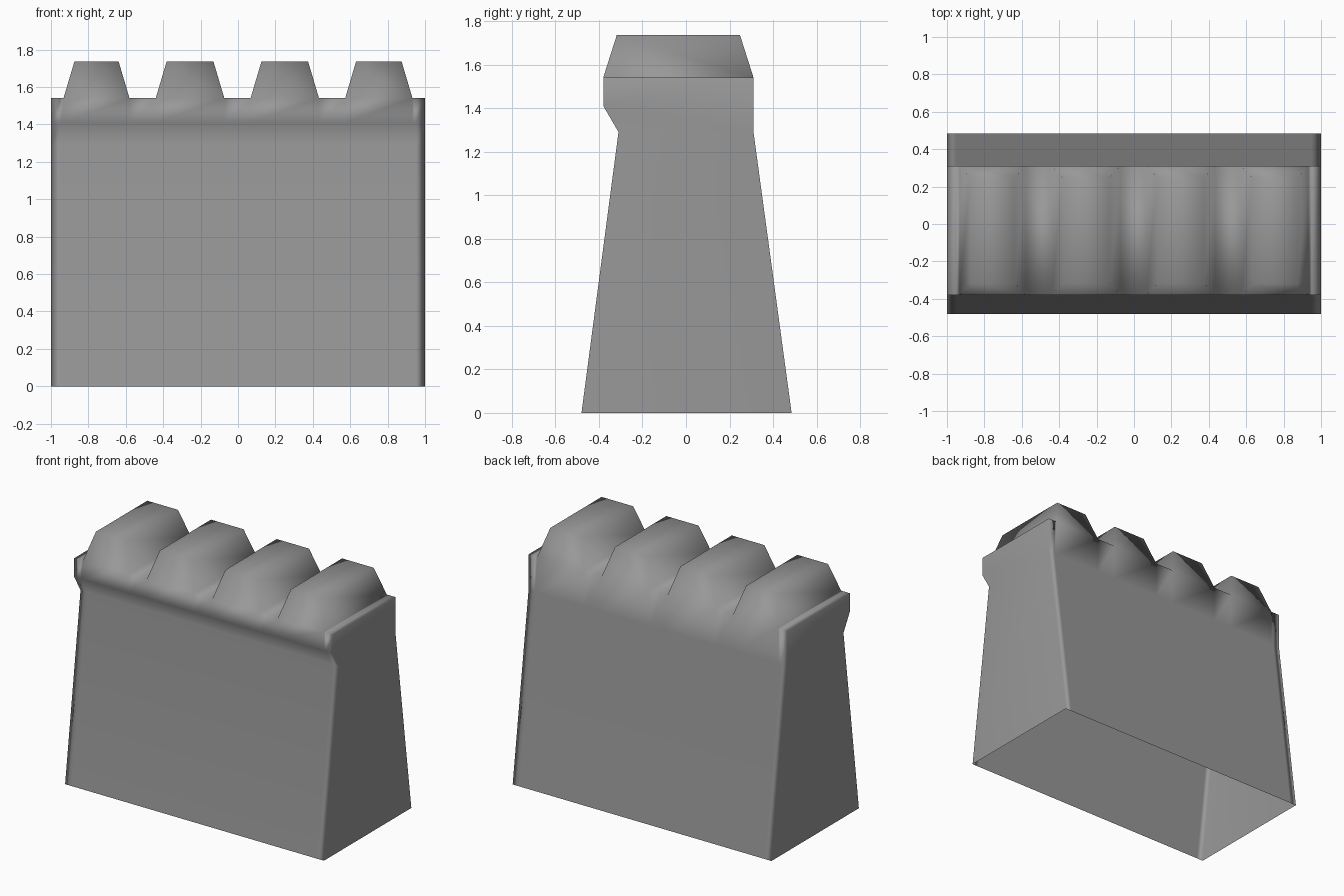
import bpy, bmesh

if "Cube" in bpy.data.objects:
    bpy.data.objects.remove(bpy.data.objects["Cube"])

# Cross-section (y, z) from front foot over the top to the back foot
profile = [(-0.48, 0), (-0.31, 1.29), (-0.38, 1.41), (-0.38, 1.54),
           (0.31, 1.54), (0.31, 1.29), (0.485, 0)]
TOP = 3                      # profile segment that forms the walkway
MERLONS = [(-0.933, -0.58), (-0.44, -0.073), (0.067, 0.433), (0.573, 0.933)]

stations = sorted([-1, -0.95, 0.95, 1] + [x for m in MERLONS for x in m])
starts = [m[0] for m in MERLONS]

# Wall body: sweep the section along x, open underneath
bm = bmesh.new()
rings = [[bm.verts.new((x, y, z)) for y, z in profile] for x in stations]
merlon_faces = []
for i in range(len(rings) - 1):
    a, b = rings[i], rings[i + 1]
    for j in range(len(profile) - 1):
        f = bm.faces.new((a[j], b[j], b[j + 1], a[j + 1]))
        if j == TOP and stations[i] in starts:
            merlon_faces.append(f)

# End caps: lower trapezoid, corbel triangle and parapet quad
for ring in (rings[0], rings[-1]):
    for ids in ((0, 1, 5, 6), (1, 2, 5), (2, 3, 4, 5)):
        bm.faces.new([ring[k] for k in ids])

# Merlons: extrude walkway faces into tapered blocks
for f in bmesh.ops.extrude_discrete_faces(bm, faces=merlon_faces)["faces"]:
    c = f.calc_center_median()
    for v in f.verts:
        v.co.x += 0.058 if v.co.x < c.x else -0.058
        v.co.y += 0.062 if v.co.y < c.y else -0.062
        v.co.z = 1.735

for f in bm.faces:
    f.smooth = True
bmesh.ops.recalc_face_normals(bm, faces=bm.faces[:])

me = bpy.data.meshes.new("battlement_wall")
bm.to_mesh(me)
bm.free()
wall = bpy.data.objects.new("battlement_wall", me)
bpy.context.collection.objects.link(wall)

# Dark grey stone
stone = bpy.data.materials.new("stone")
stone.diffuse_color = (0.315, 0.315, 0.315, 1)
stone.use_nodes = True
stone.node_tree.nodes["Principled BSDF"].inputs["Base Color"].default_value = stone.diffuse_color
me.materials.append(stone)

# Soft shading dominated by the large faces
mod = wall.modifiers.new("weighted_normals", 'WEIGHTED_NORMAL')
mod.mode = 'FACE_AREA'
